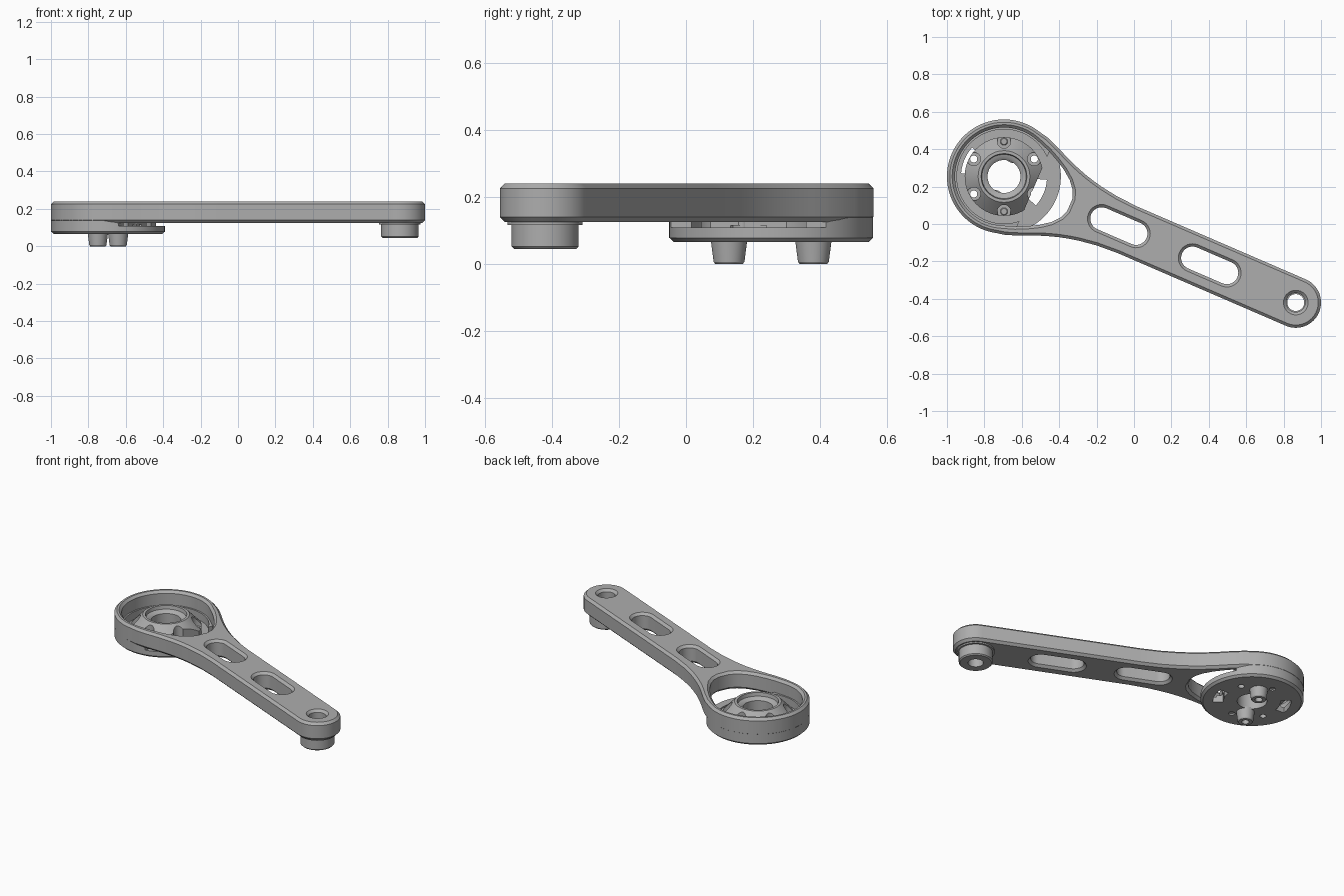
import bpy, bmesh, math
from mathutils import Matrix, Vector

if "Cube" in bpy.data.objects:
    bpy.data.objects.remove(bpy.data.objects["Cube"])

HUB = Vector((-0.695, 0.254, 0))
TIP = Vector((0.865, -0.42, 0))
LENGTH = (TIP - HUB).length
ANGLE = math.atan2(TIP.y - HUB.y, TIP.x - HUB.x)
# Parts are built with the arm along +x from the hub, then placed
PLACE = Matrix.Translation(HUB) @ Matrix.Rotation(ANGLE, 4, 'Z')

metal = bpy.data.materials.new("grey_metal")
metal.use_nodes = True
GREY = (0.42, 0.42, 0.42, 1)
metal.diffuse_color = GREY
metal.node_tree.nodes["Principled BSDF"].inputs["Base Color"].default_value = GREY


def add(name, data):
    ob = bpy.data.objects.new(name, data)
    bpy.context.collection.objects.link(ob)
    return ob


def activate(ob):
    bpy.ops.object.select_all(action='DESELECT')
    ob.select_set(True)
    bpy.context.view_layer.objects.active = ob


def finish(ob):
    ob.data.transform(PLACE)
    ob.data.materials.clear()
    ob.data.materials.append(metal)
    activate(ob)
    bpy.ops.object.shade_smooth_by_angle(angle=math.radians(28))


def arc(r, a, b, n, cx=0, cy=0):
    steps = [math.radians(a + (b - a) * i / n) for i in range(n + 1)]
    return [(cx + r * math.cos(t), cy + r * math.sin(t)) for t in steps]


def lathe(name, profile, x=0, y=0, n=96):
    """Closed (radius, height) profile turned about a vertical axis."""
    bm = bmesh.new()
    rings = []
    for i in range(n):
        t = math.tau * i / n
        rings.append([bm.verts.new((x + r * math.cos(t), y + r * math.sin(t), z))
                      for r, z in profile])
    for i in range(n):
        a, b = rings[i], rings[(i + 1) % n]
        for j in range(len(profile)):
            k = (j + 1) % len(profile)
            bm.faces.new((a[j], b[j], b[k], a[k]))
    bmesh.ops.recalc_face_normals(bm, faces=bm.faces)
    me = bpy.data.meshes.new(name)
    bm.to_mesh(me)
    bm.free()
    return add(name, me)


def prism(name, outline, z0, z1):
    bm = bmesh.new()
    face = bm.faces.new([bm.verts.new((x, y, z0)) for x, y in outline])
    new = bmesh.ops.extrude_face_region(bm, geom=[face])["geom"]
    bmesh.ops.translate(bm, vec=(0, 0, z1 - z0),
                        verts=[g for g in new if isinstance(g, bmesh.types.BMVert)])
    bmesh.ops.recalc_face_normals(bm, faces=bm.faces)
    me = bpy.data.meshes.new(name)
    bm.to_mesh(me)
    bm.free()
    return add(name, me)


def cut(target, cutter):
    cutter.hide_render = True
    mod = target.modifiers.new("cut", 'BOOLEAN')
    mod.operation, mod.solver, mod.object = 'DIFFERENCE', 'EXACT', cutter
    activate(target)
    bpy.ops.object.modifier_apply(modifier=mod.name)
    bpy.data.objects.remove(cutter)


def mirrored(upper):
    """Add the reversed reflection of a run of points."""
    return upper + [(x, -y) for x, y in reversed(upper)]


# Arm: chamfered plate with hub opening, two slots and a tip hole
neck = [(0.13, 0.284), (0.2, 0.258), (0.25, 0.236), (0.3, 0.215), (0.35, 0.197),
        (0.4, 0.181), (0.45, 0.168), (0.5, 0.157), (0.6, 0.142), (0.72, 0.135)]
outline = (arc(0.305, 75, 285, 72) + [(x, -y) for x, y in neck]
           + arc(0.135, -90, 90, 32, LENGTH) + neck[::-1])
mouth = [(0.1, 0.243), (0.16, 0.222), (0.22, 0.194), (0.28, 0.16),
         (0.33, 0.122), (0.365, 0.08), (0.383, 0.035)]
opening = arc(0.262, 285, 75, 60) + mirrored(mouth)
loops = [outline, opening, arc(0.051, 0, 345, 23, LENGTH)]
for u in (0.669, 1.198):
    loops.append(arc(0.061, -90, 90, 16, u + 0.1) + arc(0.061, 90, 270, 16, u - 0.1))

CHAMFER = 0.015
curve = bpy.data.curves.new("arm", 'CURVE')
curve.dimensions = '2D'
curve.fill_mode = 'BOTH'
curve.extrude = 0.0575 - CHAMFER
curve.bevel_depth = CHAMFER
curve.bevel_resolution = 0
curve.offset = -CHAMFER
for loop in loops:
    spline = curve.splines.new('POLY')
    spline.points.add(len(loop) - 1)
    for p, (x, y) in zip(spline.points, loop):
        p.co = (x, y, 0, 1)
    spline.use_cyclic_u = True
arm = add("arm", curve)
activate(arm)
bpy.ops.object.convert(target='MESH')
arm = bpy.context.object
arm.data.transform(Matrix.Translation((0, 0, 0.1825)))
finish(arm)

# Hub: floor dish with outer lip and raised conical bearing seat
hub = lathe("hub", [(0.088, 0.065), (0.29, 0.065), (0.304, 0.078), (0.304, 0.15),
                    (0.252, 0.15), (0.252, 0.1), (0.21, 0.1), (0.21, 0.138),
                    (0.198, 0.15), (0.15, 0.2), (0.138, 0.212), (0.122, 0.212),
                    (0.118, 0.19), (0.1, 0.185), (0.088, 0.175)])
# Gap between the floor and the arm
cut(hub, prism("gap_cutter", [(0.17, -0.4), (0.5, -0.4), (0.5, 0.4), (0.17, 0.4)], 0.108, 0.3))
# Curved windows along the arm axis
for a in (0, 180):
    cut(hub, prism("window_cutter", arc(0.17, a - 19, a + 19, 10) + arc(0.23, a + 19, a - 19, 10),
                   0.04, 0.115))
# Bolt scallops and holes
bolts = [math.radians(30 + 60 * i) - ANGLE for i in range(6)]
for t in bolts:
    x, y = 0.187 * math.cos(t), 0.187 * math.sin(t)
    cut(hub, prism("scallop_cutter", arc(0.036, 0, 345, 23, x, y), 0.125, 0.3))
    cut(hub, prism("hole_cutter", arc(0.019, 0, 345, 23, x, y), 0.03, 0.2))
finish(hub)

# Screws in two of the bolt holes
for name, t in (("rear_screw", bolts[1]), ("front_screw", bolts[4])):
    x, y = 0.187 * math.cos(t), 0.187 * math.sin(t)
    finish(lathe(name, [(0.001, 0.075), (0.02, 0.075), (0.02, 0.13), (0.016, 0.134),
                        (0.001, 0.134)], x, y, 24))

# Tapered hollow pins under the hub
for name, side in (("rear_pin", 1), ("front_pin", -1)):
    finish(lathe(name, [(0.022, 0), (0.041, 0), (0.046, 0.006), (0.055, 0.075),
                        (0.001, 0.075), (0.001, 0.05), (0.022, 0.05)], 0, 0.137 * side, 40))

# Bush and washer under the tip
finish(lathe("tip_bush", [(0.045, 0.045), (0.093, 0.045), (0.1, 0.052), (0.1, 0.116),
                          (0.112, 0.116), (0.112, 0.127), (0.045, 0.127)], LENGTH, 0, 64))
